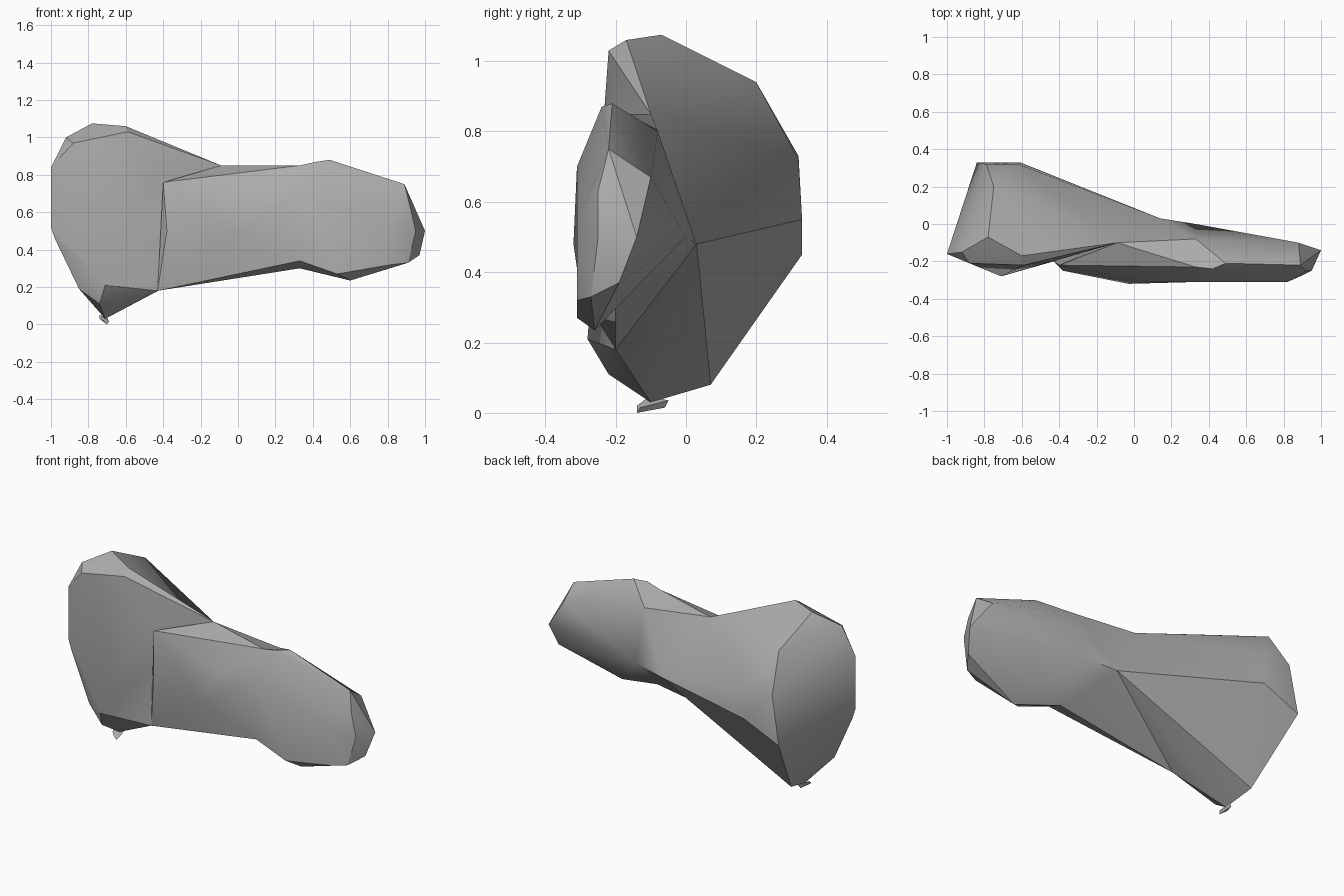
import bpy
import bmesh
from math import radians

default_cube = bpy.data.objects.get("Cube")
if default_cube is not None:
    bpy.data.objects.remove(default_cube, do_unlink=True)

# One plain grey colour for the whole stone
stone_grey = bpy.data.materials.new("stone_grey")
stone_grey.use_nodes = True
colour = (0.42, 0.42, 0.42, 1.0)
stone_grey.diffuse_color = colour
shader = stone_grey.node_tree.nodes["Principled BSDF"]
shader.inputs["Base Color"].default_value = colour
shader.inputs["Roughness"].default_value = 0.8


def faceted_hull(name, corners):
    """Wrap a handful of corner points in a faceted convex lump."""
    mesh = bpy.data.meshes.new(name)
    bm = bmesh.new()
    for corner in corners:
        bm.verts.new(corner)
    hull = bmesh.ops.convex_hull(bm, input=list(bm.verts))
    spare = {v for v in hull["geom_interior"] + hull["geom_unused"]
             if isinstance(v, bmesh.types.BMVert)}
    bmesh.ops.delete(bm, geom=list(spare), context="VERTS")
    bmesh.ops.recalc_face_normals(bm, faces=list(bm.faces))
    bm.to_mesh(mesh)
    bm.free()
    mesh.materials.append(stone_grey)
    lump = bpy.data.objects.new(name, mesh)
    bpy.context.collection.objects.link(lump)
    return lump


def merge_into(target, lump):
    """Union a lump into the target and discard the lump."""
    modifier = target.modifiers.new("union", "BOOLEAN")
    modifier.operation = "UNION"
    modifier.solver = "EXACT"
    modifier.object = lump
    bpy.context.view_layer.objects.active = target
    bpy.ops.object.modifier_apply(modifier=modifier.name)
    bpy.data.objects.remove(lump, do_unlink=True)


def shade(lump, angle):
    bpy.ops.object.select_all(action="DESELECT")
    lump.select_set(True)
    bpy.context.view_layer.objects.active = lump
    bpy.ops.object.shade_smooth_by_angle(angle=radians(angle))


# Shared corners where neighbouring lumps meet
back_hub = (0.14, 0.03, 0.48)
neck_top = (-0.09, -0.1, 0.85)
neck_bottom = (-0.43, -0.2, 0.18)
waist = [
    (0.33, -0.2, 0.3), (0.33, -0.3, 0.34), (0.33, -0.31, 0.7),
    (0.33, -0.23, 0.85), (0.33, -0.08, 0.8), (0.33, 0, 0.5),
]

# Broad head: outer edge, crest, back rim and lower point
outer_edge = [(-1, -0.16, 0.84), (-1, -0.16, 0.52), (-0.98, -0.16, 0.46), (-0.85, -0.18, 0.19)]
crest = [
    (-0.92, -0.15, 1), (-0.88, -0.21, 0.97), (-0.78, -0.07, 1.075),
    (-0.6, -0.17, 1.06), (-0.59, -0.22, 1.03), (-0.45, -0.14, 0.99),
]
back_rim = [
    (-0.75, 0.2, 0.94), (-0.79, 0.32, 0.73), (-0.62, 0.32, 0.72),
    (-0.61, 0.33, 0.55), (-0.84, 0.33, 0.45), (-0.74, 0.07, 0.08),
]
lower_point = [(-0.71, -0.1, 0.03), (-0.74, -0.22, 0.11), (-0.71, -0.28, 0.21)]
head = faceted_hull(
    "head", outer_edge + crest + back_rim + lower_point
    + [back_hub, neck_top, neck_bottom, (-0.44, -0.2, 0.8)])

# Shaft running from the head to the waist
shaft = faceted_hull(
    "shaft", waist + [back_hub, neck_top, neck_bottom]
    + [(-0.4, -0.22, 0.76), (-0.38, -0.25, 0.5), (-0.03, -0.32, 0.48), (0.1, -0.31, 0.68)])

# Flared tip beyond the waist
tip_top = [(0.49, -0.21, 0.88), (0.42, -0.24, 0.87), (0.89, -0.22, 0.75), (0.88, -0.1, 0.67)]
tip_nose = [
    (0.92, -0.25, 0.63), (0.82, -0.31, 0.54), (1, -0.14, 0.5),
    (0.95, -0.25, 0.5), (0.91, -0.27, 0.33), (0.97, -0.19, 0.37),
]
tip_base = [(0.6, -0.26, 0.235), (0.53, -0.31, 0.27), (0.82, -0.31, 0.32)]
tip = faceted_hull("tip", waist + tip_top + tip_nose + tip_base)

# Fuse the lumps into a single body
merge_into(head, shaft)
merge_into(head, tip)
head.name = "stone_body"
shade(head, 32)

# Tiny curled spur under the head
spur = faceted_hull("bottom_spur", [
    (-0.74, -0.1, 0.05), (-0.7, -0.05, 0.035), (-0.71, -0.06, 0.015),
    (-0.74, -0.12, 0.03), (-0.7, -0.14, 0), (-0.69, -0.13, 0.015), (-0.72, -0.14, 0.02),
])
shade(spur, 40)
